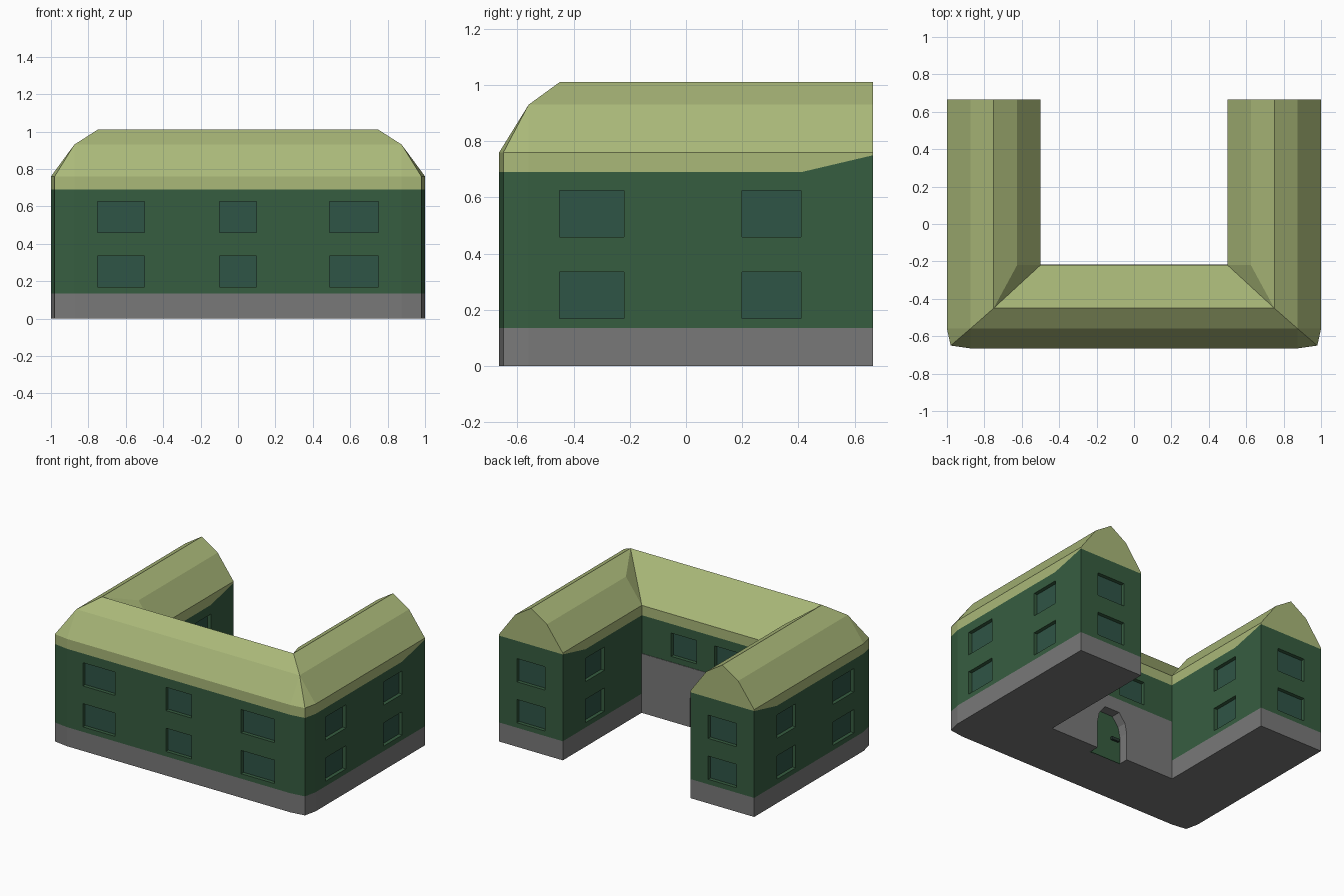
import bpy, bmesh, math
from mathutils import Vector

if "Cube" in bpy.data.objects:
    bpy.data.objects.remove(bpy.data.objects["Cube"])


def material(name, rgb):
    m = bpy.data.materials.new(name)
    m.diffuse_color = (*rgb, 1)
    m.use_nodes = True
    m.node_tree.nodes["Principled BSDF"].inputs["Base Color"].default_value = m.diffuse_color
    return m


GREEN = material("wall_green", (0.037, 0.109, 0.051))
OLIVE = material("roof_olive", (0.40, 0.48, 0.19))
GLASS = material("window_glass", (0.028, 0.089, 0.061))
STONE = material("stone_grey", (0.19, 0.19, 0.19))
DARK = material("handle_dark", (0.02, 0.04, 0.03))


def finish(name, bm, mat):
    bmesh.ops.remove_doubles(bm, verts=bm.verts, dist=1e-4)
    bmesh.ops.recalc_face_normals(bm, faces=bm.faces)
    me = bpy.data.meshes.new(name)
    bm.to_mesh(me)
    bm.free()
    ob = bpy.data.objects.new(name, me)
    bpy.context.collection.objects.link(ob)
    me.materials.append(mat)
    return ob


def prism(bm, pts, offset):
    """Extrude a flat outline along an offset vector."""
    f = bm.faces.new([bm.verts.new(p) for p in pts])
    r = bmesh.ops.extrude_face_region(bm, geom=[f], use_keep_orig=True)
    vs = [g for g in r["geom"] if isinstance(g, bmesh.types.BMVert)]
    bmesh.ops.translate(bm, verts=vs, vec=Vector(offset))


def box(bm, x0, x1, y0, y1, z0, z1):
    prism(bm, [(x0, y0, z0), (x1, y0, z0), (x1, y1, z0), (x0, y1, z0)], (0, 0, z1 - z0))


def cut(ob, cutter):
    mod = ob.modifiers.new("openings", 'BOOLEAN')
    mod.operation = 'DIFFERENCE'
    mod.solver = 'EXACT'
    mod.object = cutter
    cutter.hide_render = True
    cutter.hide_set(True)


B = 0.665   # half depth
C = -0.22   # courtyard wall
half = [(0.875, -B), (0.98, -0.65), (1, -0.56), (1, B), (0.5, B), (0.5, C)]
outline = half + [(-x, y) for x, y in reversed(half)]

# U-shaped foundation and walls
bm = bmesh.new()
prism(bm, [(x, y, 0) for x, y in outline], (0, 0, 0.135))
foundation = finish("foundation", bm, STONE)
bm = bmesh.new()
prism(bm, [(x, y, 0.135) for x, y in outline], (0, 0, 0.555))
walls = finish("walls", bm, GREEN)

# rising wall tops at the wing ends
bm = bmesh.new()
for x in (-1, 0.5):
    prism(bm, [(x, 0.41, 0.69), (x, B, 0.69), (x, B, 0.75)], (0.5, 0, 0))
finish("gable_wall_tops", bm, GREEN)

# stone facing of the courtyard wall
bm = bmesh.new()
box(bm, -0.5, 0.5, C - 0.01, C + 0.003, 0, 0.42)
facing = finish("courtyard_facing", bm, STONE)

# window openings with set-back panes
cuts, panes = bmesh.new(), bmesh.new()
D = 0.03


def window(axis, wall, out, a, b, z0, z1):
    """Opening in the wall plane axis=wall, facing direction out."""
    for bm_, s, e, g in ((cuts, 0.05, -D, 0), (panes, -D + 0.004, -D - 0.004, 0.003)):
        lo, hi = sorted((wall + out * s, wall + out * e))
        span = (a - g, b + g)
        x, y = (span, (lo, hi)) if axis == 'y' else ((lo, hi), span)
        box(bm_, *x, *y, z0 - g, z1 + g)


LOW, HIGH = (0.17, 0.335), (0.46, 0.625)
for row in (LOW, HIGH):
    for a, b in ((-0.75, -0.5), (-0.1, 0.1), (0.49, 0.75)):
        window('y', -B, -1, a, b, *row)
    for s in (-1, 1):
        for a, b in ((-0.45, -0.22), (0.2, 0.41)):
            window('x', s, s, a, b, *row)
        window('x', 0.5 * s, -s, 0.2, 0.41, *row)
        window('y', B, 1, *sorted((s * 0.64, s * 0.86)), *row)
for s in (-1, 1):
    window('y', C, 1, *sorted((s * 0.07, s * 0.27)), *HIGH)
cut(walls, finish("window_cutter", cuts, GREEN))
finish("window_panes", panes, GLASS)

# arched door niche
arch = [(0.125, 0.0), (0.125, 0.2), (0.11, 0.27), (0.06, 0.335)]
arch += [(-x, z) for x, z in reversed(arch)]
bm = bmesh.new()
prism(bm, [(x, -0.29, z if z else -0.02) for x, z in arch], (0, 0.12, 0))
niche = finish("door_cutter", bm, STONE)
for ob in (foundation, walls, facing):
    cut(ob, niche)
bm = bmesh.new()
prism(bm, [(x, -0.295, z) for x, z in arch], (0, 0.01, 0))
finish("door", bm, GREEN)
# stone lining of the arch
bm = bmesh.new()
for (x0, z0), (x1, z1) in zip(arch, arch[1:]):
    k = 0.97
    prism(bm, [(x0, -0.29, z0), (x1, -0.29, z1), (x1 * k, -0.29, z1 * k), (x0 * k, -0.29, z0 * k)],
          (0, 0.073, 0))
finish("door_lining", bm, STONE)
bm = bmesh.new()
box(bm, -0.105, -0.045, -0.29, -0.27, 0.15, 0.17)
finish("door_handle", bm, DARK)

# roof: one half, mirrored; eave band, broken outer slopes, hipped corners
E, K, R = 0.76, 0.93, 1.01          # eave, break and ridge heights
bm = bmesh.new()
brk, top = (0.875, -0.56, K), (0.75, -0.45, R)
faces = [
    [(0, -B, E), (0.875, -B, E), brk, (0, -0.56, K)],
    [(0, -0.56, K), brk, top, (0, -0.45, R)],
    [(0.875, -B, E), (0.98, -0.65, E), brk],
    [(0.98, -0.65, E), (1, -0.56, E), brk],
    [(1, -0.56, E), (1, B, E), (0.875, B, K), brk],
    [brk, (0.875, B, K), (0.75, B, R), top],
    [(0.75, C, R), (0.75, B, R), (0.625, B, K), (0.625, C, K)],
    [(0.625, C, K), (0.625, B, K), (0.5, B, E), (0.5, C, E)],
    [(0, -0.45, R), top, (0.5, C, E), (0, C, E)],
    [top, (0.625, C, K), (0.5, C, E)],
    [top, (0.75, C, R), (0.625, C, K)],
    [(0.5, B, 0.75), (1, B, 0.75), (1, B, E), (0.875, B, K), (0.75, B, R),
     (0.625, B, K), (0.5, B, E)],
]
eave = [(0, -B)] + half[:3] + [(1, 0.41), (1, B), (0.5, B), (0.5, 0.41), (0.5, C), (0, C)]
low = [0.75 if y == B else 0.69 for x, y in eave]
for i in range(len(eave) - 1):
    if i != 5:                      # the gable already closes the wing end
        (p, q), (u, v) = eave[i], eave[i + 1]
        faces.append([(p, q, low[i]), (u, v, low[i + 1]), (u, v, E), (p, q, E)])
for f in faces:
    for s in (1, -1):
        pts = [(x * s, y, z) for x, y, z in f]
        bm.faces.new([bm.verts.new(p) for p in (pts if s == 1 else pts[::-1])])
finish("roof", bm, OLIVE)
